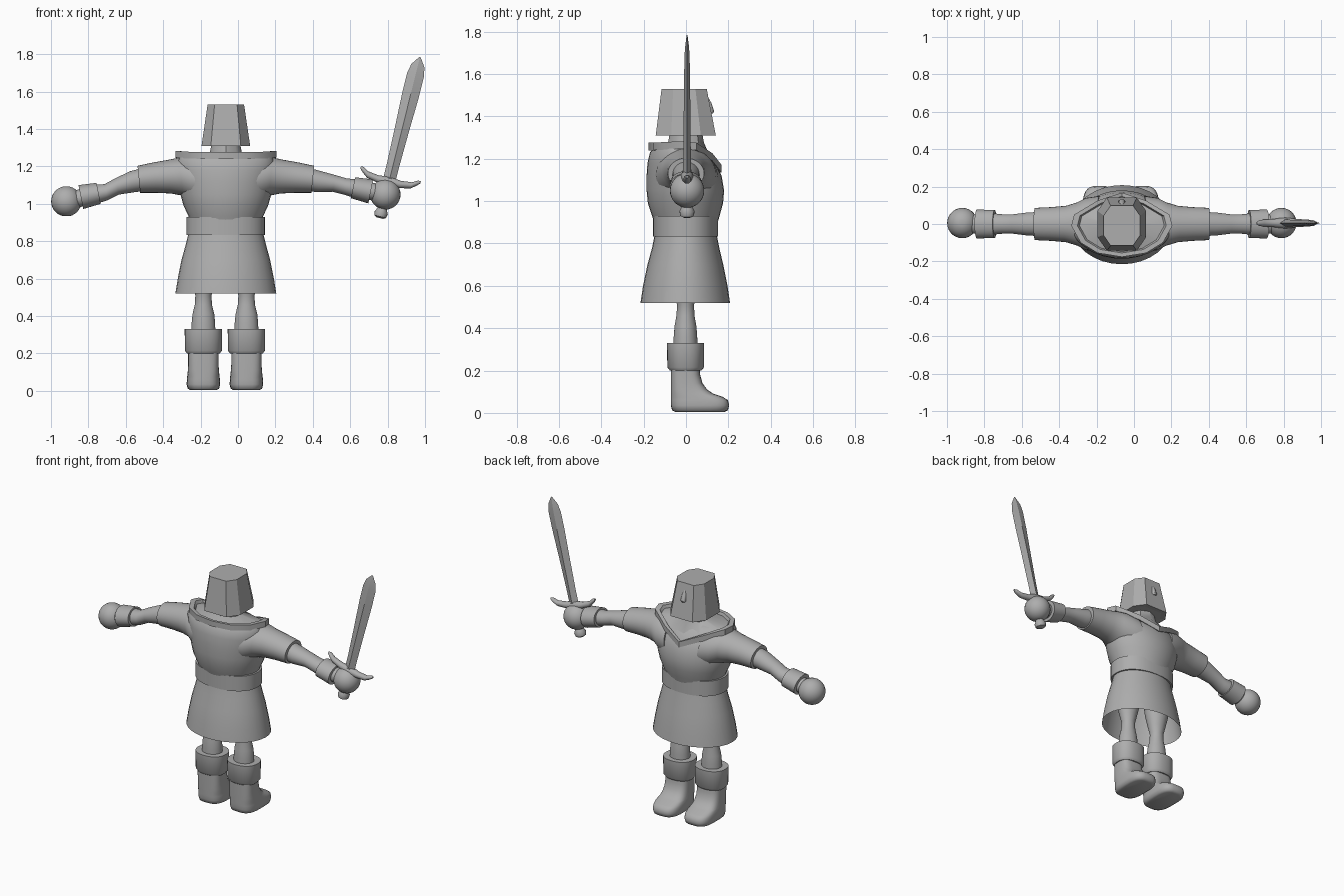
import bpy, bmesh, math
from mathutils import Vector, Matrix

CX = -0.065  # body centre line
steel = bpy.data.materials.new("plain_grey")
steel.diffuse_color = (0.42, 0.42, 0.42, 1)


def build(name, rows, smooth=True, caps=(True, True), matrix=None, angle=40):
    """Skin a list of equal-length closed rings of points."""
    bm = bmesh.new()
    rings = [[bm.verts.new(p) for p in row] for row in rows]
    n = len(rings[0])
    for a, b in zip(rings, rings[1:]):
        for i in range(n):
            j = (i + 1) % n
            bm.faces.new((a[i], a[j], b[j], b[i]))
    if caps[0]:
        bm.faces.new(rings[0][::-1])
    if caps[1]:
        bm.faces.new(rings[-1])
    if matrix:
        bm.transform(matrix)
    bmesh.ops.recalc_face_normals(bm, faces=bm.faces)
    me = bpy.data.meshes.new(name)
    bm.to_mesh(me)
    bm.free()
    me.materials.append(steel)
    ob = bpy.data.objects.new(name, me)
    bpy.context.collection.objects.link(ob)
    bpy.context.view_layer.objects.active = ob
    for o in bpy.context.selected_objects:
        o.select_set(False)
    ob.select_set(True)
    if smooth:
        bpy.ops.object.shade_smooth_by_angle(angle=math.radians(angle))
    return ob


def oval(ra, rb, n=32, e=2.0):
    """Rounded outline; a larger e gives squarer corners."""
    out = []
    for i in range(n):
        c, s = math.cos(2 * math.pi * i / n), math.sin(2 * math.pi * i / n)
        out.append((ra * math.copysign(abs(c) ** (2 / e), c),
                    rb * math.copysign(abs(s) ** (2 / e), s)))
    return out


def upright(name, x, rings, e=2.0, **kw):
    """Rings are (z, half width, back y, front y)."""
    rows = [[(x + a, (y0 + y1) / 2 + b, z) for a, b in oval(w, (y1 - y0) / 2, e=e)]
            for z, w, y0, y1 in rings]
    return build(name, rows, **kw)


def sideways(name, s, rings, tilt=0.0, **kw):
    """Rings along the arm are (distance from centre, z, half depth, half height)."""
    rows = [[(CX + s * (d + tilt * b), a, z + b) for a, b in oval(ry, rz)]
            for d, z, ry, rz in rings]
    return build(name, rows, **kw)


def ball(name, c, r, seg=28):
    rows = []
    for k in range(1, 16):
        t = math.pi * k / 16
        rows.append([(c[0] + a, c[1] + b, c[2] - r * math.cos(t))
                     for a, b in oval(r * math.sin(t), r * math.sin(t), seg)])
    return build(name, rows)


# Torso, belt and flared skirt
upright("torso", CX, [(0.9, 0.19, -0.15, 0.15), (0.935, 0.20, -0.162, 0.16),
                      (0.99, 0.226, -0.18, 0.175), (1.05, 0.243, -0.186, 0.18),
                      (1.12, 0.255, -0.186, 0.168), (1.18, 0.262, -0.182, 0.14),
                      (1.23, 0.258, -0.17, 0.095), (1.255, 0.24, -0.15, 0.06)])
upright("belt", CX, [(0.832, 0.21, -0.155, 0.15), (0.93, 0.21, -0.155, 0.15)], e=2.2)
upright("skirt", CX, [(0.52, 0.27, -0.215, 0.208), (0.60, 0.257, -0.203, 0.196),
                      (0.70, 0.237, -0.182, 0.176), (0.78, 0.215, -0.16, 0.157),
                      (0.84, 0.2, -0.148, 0.145)], caps=(False, True))

# Legs and boots
for side, x in (("left", -0.185), ("right", 0.045)):
    upright(side + "_leg", x, [(0.30, 0.064, -0.06, 0.055), (0.36, 0.063, -0.058, 0.053),
                               (0.41, 0.058, -0.054, 0.049), (0.46, 0.046, -0.045, 0.04),
                               (0.51, 0.043, -0.042, 0.038), (0.56, 0.056, -0.053, 0.048),
                               (0.64, 0.075, -0.07, 0.065), (0.80, 0.09, -0.09, 0.085)])
    upright(side + "_boot_cuff", x, [(0.2, 0.088, -0.076, 0.073), (0.215, 0.099, -0.088, 0.085),
                                     (0.33, 0.1, -0.09, 0.086)], e=2.3)
    upright(side + "_boot", x, [(0.004, 0.07, -0.05, 0.18), (0.012, 0.084, -0.066, 0.198),
                                (0.035, 0.09, -0.071, 0.204), (0.06, 0.088, -0.072, 0.198),
                                (0.075, 0.087, -0.072, 0.175), (0.09, 0.085, -0.072, 0.13),
                                (0.11, 0.083, -0.072, 0.1), (0.14, 0.081, -0.072, 0.078),
                                (0.18, 0.081, -0.072, 0.067), (0.22, 0.081, -0.072, 0.064)],
            e=3.2, angle=60)

# Arms: sleeve, forearm, cuff and hand on each side
for side, s, zc, zh in (("left", -1, 1.045, 1.013), ("right", 1, 1.075, 1.05)):
    t = 0.2
    sideways(side + "_sleeve", s, [(0.12, 1.115, 0.15, 0.125), (0.19, 1.13, 0.14, 0.12),
                                   (0.24, 1.145, 0.115, 0.102), (0.30, 1.145, 0.097, 0.09),
                                   (0.38, 1.14, 0.09, 0.081), (0.465, 1.131, 0.086, 0.072)], t * 0.5)
    zm = (1.13 + zc) / 2
    sideways(side + "_forearm", s, [(0.44, 1.13, 0.064, 0.06), (0.50, 1.118, 0.062, 0.056),
                                    (0.58, zm + 0.006, 0.052, 0.044), (0.64, zc + 0.017, 0.052, 0.043),
                                    (0.70, zc + 0.006, 0.058, 0.05), (0.80, zh + 0.012, 0.05, 0.045)], t)
    sideways(side + "_wrist_cuff", s, [(0.68, zc + 0.011, 0.075, 0.056),
                                       (0.775, zc - 0.009, 0.077, 0.064)], t)
    ball(side + "_hand", (CX + s * 0.853, 0.005, zh), 0.081)

# Collar: a rim that dips to a point in front and slopes up to the neck
half = [(0, -0.176, 1.24), (0.13, -0.155, 1.24), (0.22, -0.10, 1.243), (0.27, -0.01, 1.247),
        (0.255, 0.05, 1.24), (0.13, 0.125, 1.19), (0, 0.168, 1.135)]
outline = half + [(-x, y, z) for x, y, z in half[-2:0:-1]]
collar = []
for k, dz in ((0.8, 0.0), (1.0, 0.0), (1.0, 0.036), (0.88, 0.034), (0.84, 0.016)):
    collar.append([(CX + x * k, y * k, z + dz) for x, y, z in outline])
for r, z in ((0.085, 1.275), (0.075, 1.33)):
    collar.append([(CX + r * x / math.hypot(x, y), r * y / math.hypot(x, y), z)
                   for x, y, _ in outline])
build("collar", collar, angle=35)

# Faceted bucket helmet with a small nose guard
corners = [(0.08, -0.143), (0.13, -0.07), (0.13, 0.07), (0.08, 0.141)]
corners += [(-x, y) for x, y in corners[::-1]]
build("helmet", [[(CX + x * k, y * k - 0.008 * (1 - k) / 0.25, z) for x, y in corners]
                 for k, z in ((0.8, 1.315), (1.0, 1.31), (0.75, 1.53))], smooth=False)
build("nose_guard", [[(CX + a, y + b, z) for a, b in oval(r, r, 10)]
                     for r, y, z in ((0.014, 0.115, 1.415), (0.02, 0.114, 1.425),
                                     (0.014, 0.106, 1.465), (0.005, 0.10, 1.49))])

# Sword, modelled along local z from the hand and leaned outward
lean = Matrix.Translation((0.79, 0.005, 1.05)) @ Matrix.Rotation(math.radians(14), 4, 'Y')
blade = [(0.08, 0.034, 0.02), (0.16, 0.034, 0.018), (0.35, 0.039, 0.016), (0.55, 0.046, 0.014),
         (0.66, 0.046, 0.012), (0.71, 0.036, 0.008), (0.756, 0.004, 0.002)]
build("sword_blade", [[(w, 0, z), (0, t, z), (-w, 0, z), (0, -t, z)] for z, w, t in blade],
      matrix=lean, angle=25)
guard = [(-0.165, 0.108, 0.006), (-0.15, 0.1, 0.014), (-0.12, 0.08, 0.017), (-0.06, 0.07, 0.02),
         (0, 0.07, 0.028), (0.06, 0.07, 0.02), (0.12, 0.08, 0.017), (0.15, 0.1, 0.014),
         (0.165, 0.108, 0.006)]
build("sword_guard", [[(x, a * 1.1, z + b) for a, b in oval(r, r, 12)] for x, z, r in guard],
      matrix=lean)
build("sword_grip", [[(a, b, z) for a, b in oval(r, r, 16)]
                     for z, r in ((-0.13, 0.018), (-0.122, 0.032), (-0.1, 0.036), (-0.085, 0.028),
                                  (-0.07, 0.022), (0.09, 0.022))], matrix=lean)
